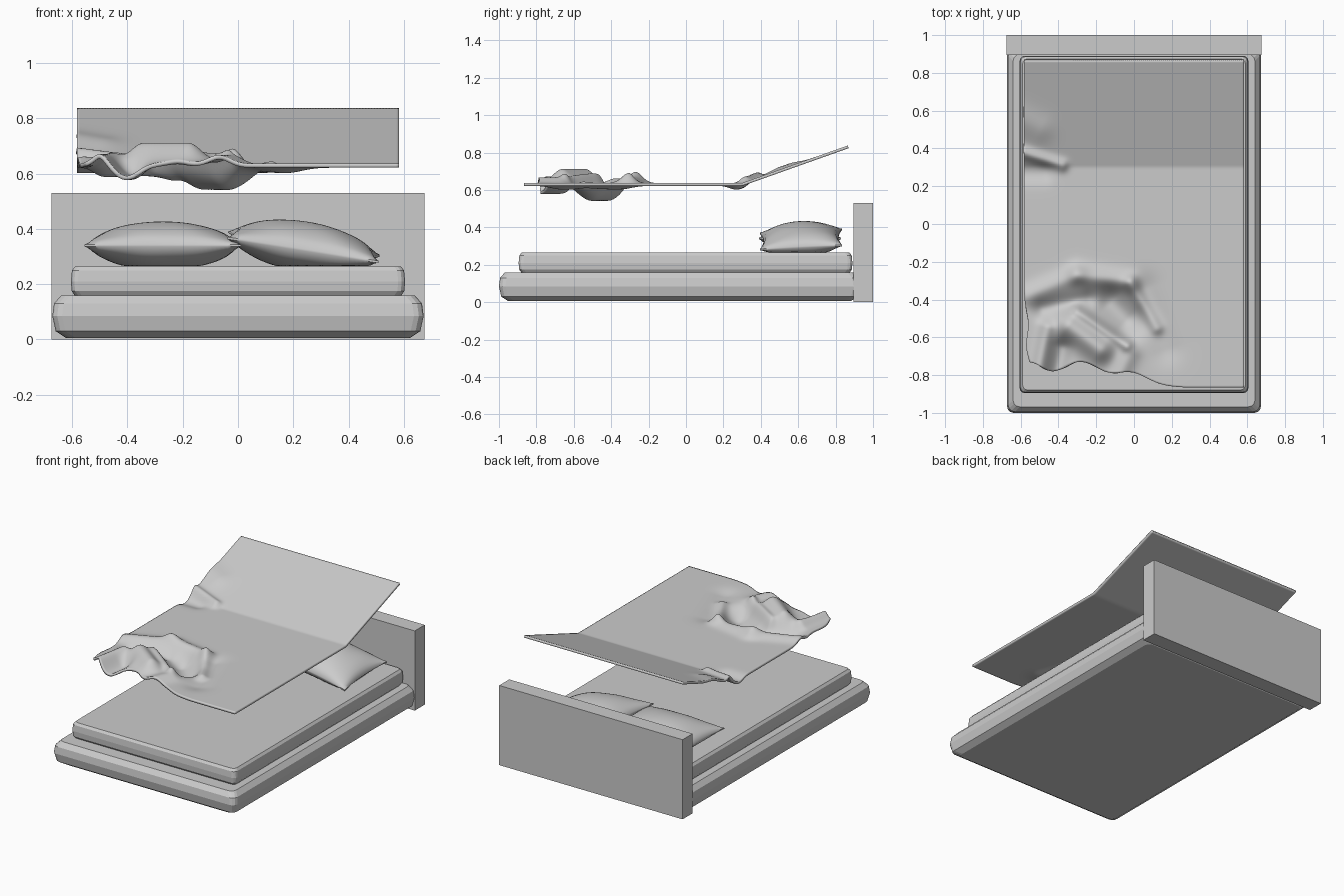
import bpy, bmesh, math
from mathutils import Vector, Matrix

cube = bpy.data.objects.get("Cube")
if cube:
    bpy.data.objects.remove(cube, do_unlink=True)

grey = bpy.data.materials.new("plain grey")
grey.use_nodes = True
grey.diffuse_color = (0.6, 0.6, 0.6, 1)
grey.node_tree.nodes["Principled BSDF"].inputs["Base Color"].default_value = (0.6, 0.6, 0.6, 1)


def finish(name, bm, smooth_angle=None):
    """Turn a bmesh into a named object with the shared material."""
    bmesh.ops.recalc_face_normals(bm, faces=bm.faces)
    mesh = bpy.data.meshes.new(name)
    bm.to_mesh(mesh)
    bm.free()
    mesh.materials.append(grey)
    obj = bpy.data.objects.new(name, mesh)
    bpy.context.collection.objects.link(obj)
    if smooth_angle:
        bpy.ops.object.select_all(action="DESELECT")
        obj.select_set(True)
        bpy.context.view_layer.objects.active = obj
        bpy.ops.object.shade_smooth_by_angle(angle=math.radians(smooth_angle))
    return obj


def slab(name, half_x, front, back, corner, profile):
    """Stack rounded rectangles; profile holds (inset, z) pairs."""
    bm = bmesh.new()
    mid, half_y = (front + back) / 2, (back - front) / 2
    rings = []
    for inset, z in profile:
        ring = []
        for quarter in range(4):
            a0 = quarter * math.pi / 2
            sx = 1 if quarter in (0, 3) else -1
            sy = 1 if quarter < 2 else -1
            for step in range(4):
                a = a0 + step * math.pi / 6
                x = sx * (half_x - inset - corner) + corner * math.cos(a)
                y = mid + sy * (half_y - inset - corner) + corner * math.sin(a)
                ring.append(bm.verts.new((x, y, z)))
        rings.append(ring)
    for low, high in zip(rings, rings[1:]):
        for i in range(len(low)):
            j = (i + 1) % len(low)
            bm.faces.new((low[i], low[j], high[j], high[i]))
    bm.faces.new(rings[0])
    bm.faces.new(rings[-1])
    return finish(name, bm)


def pillow(name, centre, tilt, roll, half_x, half_y, rise, drop):
    """Two domed sheets joined at a thin seam, with pinched sides."""
    bm = bmesh.new()
    turn = Matrix.Rotation(tilt, 3, "Y") @ Matrix.Rotation(roll, 3, "X")
    for height in (rise, -drop):
        bmesh.ops.create_grid(bm, x_segments=36, y_segments=30, size=1)
        for v in bm.verts:
            if v.tag:
                continue
            u, w = v.co.x, v.co.y
            dome = (max(0, 1 - u * u) * max(0, 1 - w * w)) ** 0.6
            pucker = 1 + 0.05 * math.sin(9 * u + 3 * w) * (u * u + w * w) / 2
            point = Vector((u * half_x * (1 - 0.07 * (1 - w * w)),
                            w * half_y * (1 - 0.09 * (1 - u * u)),
                            height * dome * pucker + math.copysign(0.004, height)))
            v.co = turn @ point + Vector(centre)
            v.co.z = max(v.co.z, 0.266)
            v.tag = True
    # close the seam
    rim = [e for e in bm.edges if e.is_boundary]
    bmesh.ops.bridge_loops(bm, edges=rim)
    return finish(name, bm, 50)


# Folds in the cover: start x, y, end x, y, height, width
FOLDS = (
    (-0.34, -0.54, -0.18, -0.66, 0.075, 0.07),
    (-0.56, -0.38, -0.30, -0.27, 0.025, 0.05),
    (-0.30, -0.27, -0.02, -0.31, 0.035, 0.05),
    (-0.02, -0.31, 0.12, -0.55, 0.03, 0.035),
    (-0.12, -0.42, -0.04, -0.50, -0.08, 0.09),
    (-0.48, -0.45, -0.25, -0.40, -0.035, 0.05),
    (-0.42, -0.85, -0.38, -0.66, -0.045, 0.05),
    (-0.52, -0.85, -0.46, -0.55, 0.035, 0.04),
    (-0.30, -0.46, -0.04, -0.64, 0.04, 0.03),
    (-0.10, -0.85, -0.02, -0.68, 0.03, 0.05),
    (0.06, -0.35, 0.17, -0.66, -0.02, 0.08),
    (-0.60, 0.38, -0.38, 0.31, 0.03, 0.03),
    (-0.60, 0.27, -0.48, 0.27, -0.02, 0.05),
    (-0.60, 0.55, -0.50, 0.50, 0.015, 0.07),
)


def fold_height(x, y):
    total = 0
    p = Vector((x, y))
    for x0, y0, x1, y1, height, width in FOLDS:
        a, d = Vector((x0, y0)), Vector((x1 - x0, y1 - y0))
        t = min(1, max(0, (p - a).dot(d) / d.length_squared))
        total += height * math.exp(-((p - a - d * t).length / width) ** 2)
    return total


def smooth(t):
    t = min(1, max(0, t))
    return t * t * (3 - 2 * t)


# Floating cover: flat sheet, raised at the head, rumpled at one corner
bm = bmesh.new()
bmesh.ops.create_grid(bm, x_segments=110, y_segments=160, size=1)
for v in bm.verts:
    x, y = v.co.x * 0.583, v.co.y * 0.865
    pull = smooth((0.28 - x) / 0.5)
    near = smooth((-0.25 - y) / 0.6)
    y += near * pull * (0.11 + 0.025 * math.sin(20 * x + 1))
    edge = smooth((-0.35 - x) / 0.23)
    x += edge * near * (0.025 + 0.012 * math.sin(22 * y))
    z = 0.637 + max(0, y - 0.3) * 0.355 + fold_height(x, y)
    v.co = (x, y, z)
cover = finish("cover", bm, 60)
thick = cover.modifiers.new("thickness", "SOLIDIFY")
thick.thickness = 0.015
thick.offset = -1

# Bed base and mattress
slab("bed_base", 0.672, -1.0, 0.93, 0.035,
     ((0.05, 0.005), (0.012, 0.03), (0, 0.085), (0.006, 0.13), (0.032, 0.16)))
slab("mattress", 0.605, -0.895, 0.89, 0.025,
     ((0.015, 0.158), (0.003, 0.175), (0, 0.21), (0.004, 0.25), (0.016, 0.265)))

# Headboard
bm = bmesh.new()
bmesh.ops.create_cube(bm, size=1)
for v in bm.verts:
    v.co = (v.co.x * 1.35, 0.9475 + v.co.y * 0.105, 0.265 + v.co.z * 0.53)
finish("headboard", bm)

# Pillows
pillow("right_pillow", (-0.272, 0.61, 0.34), 0, 0, 0.283, 0.22, 0.083, 0.085)
pillow("left_pillow", (0.237, 0.615, 0.335), math.radians(9), math.radians(3),
       0.277, 0.22, 0.088, 0.085)
